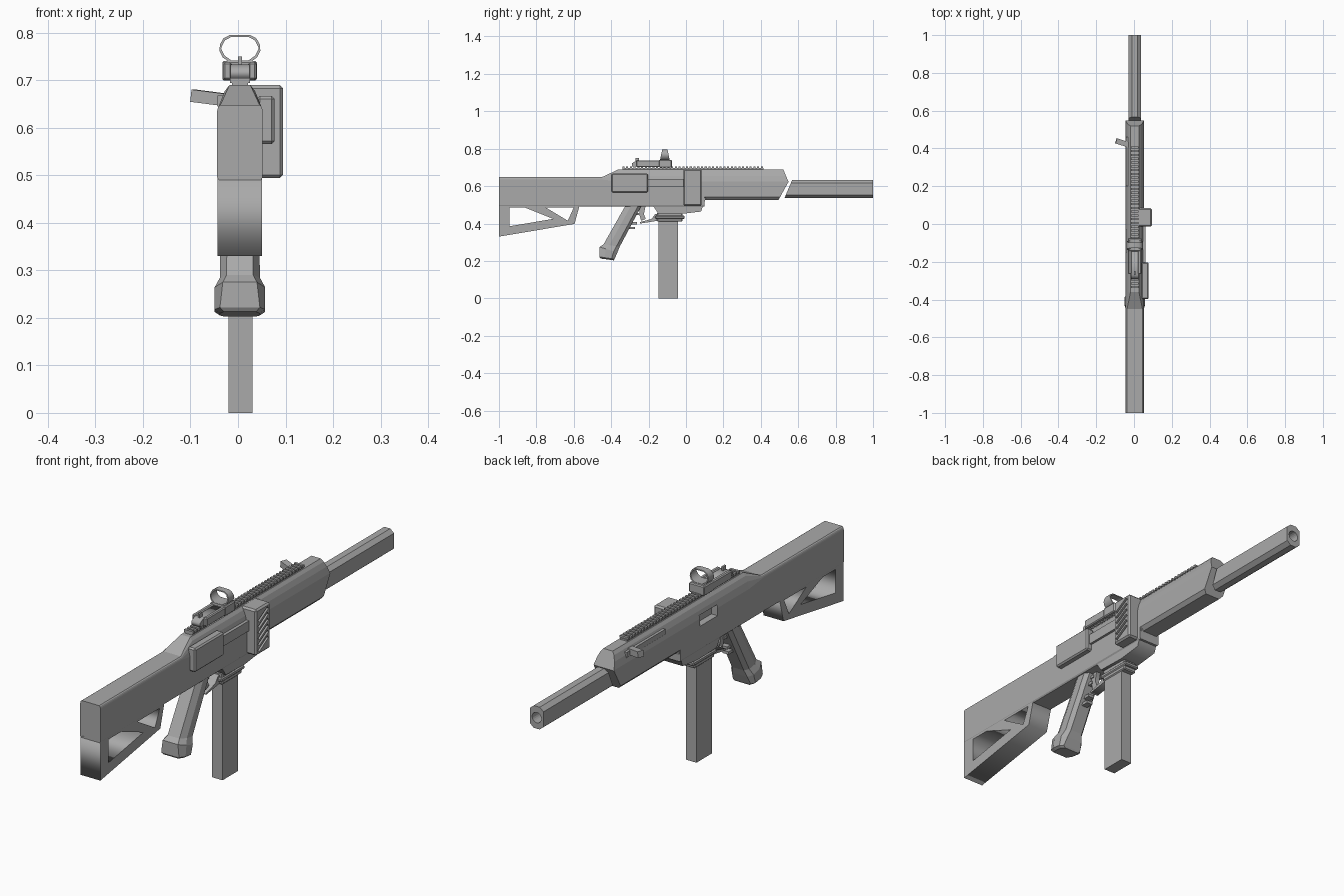
import bpy, bmesh, math
from mathutils import Vector, Matrix

if "Cube" in bpy.data.objects:
    bpy.data.objects.remove(bpy.data.objects["Cube"])

CX = 0.004  # centre line of the body

grey = bpy.data.materials.new("plain_grey")
grey.use_nodes = True
grey.diffuse_color = (0.4, 0.4, 0.4, 1)
grey.node_tree.nodes["Principled BSDF"].inputs["Base Color"].default_value = (0.4, 0.4, 0.4, 1)


def add(name, bm):
    bmesh.ops.recalc_face_normals(bm, faces=bm.faces)
    me = bpy.data.meshes.new(name)
    bm.to_mesh(me)
    bm.free()
    me.materials.append(grey)
    ob = bpy.data.objects.new(name, me)
    bpy.context.collection.objects.link(ob)
    return ob


def box(name, x, y, z, bevel=0, rot=None):
    """Box from (min, max) pairs, with optional bevel and turn about its centre."""
    bm = bmesh.new()
    bmesh.ops.create_cube(bm, size=1)
    size = [b - a for a, b in (x, y, z)]
    bmesh.ops.scale(bm, vec=size, verts=bm.verts)
    if bevel:
        bmesh.ops.bevel(bm, geom=bm.edges[:], offset=bevel, segments=1, affect='EDGES')
    if rot:
        bmesh.ops.rotate(bm, matrix=rot, verts=bm.verts)
    bmesh.ops.translate(bm, vec=[(a + b) / 2 for a, b in (x, y, z)], verts=bm.verts)
    return add(name, bm)


def plate(name, loops, half, centre=CX, along_y=False):
    """Outline with holes, extruded across x (or along y)."""
    cu = bpy.data.curves.new(name, 'CURVE')
    cu.dimensions = '2D'
    cu.fill_mode = 'BOTH'
    cu.extrude = half
    for pts in loops:
        sp = cu.splines.new('POLY')
        sp.points.add(len(pts) - 1)
        for p, (a, b) in zip(sp.points, pts):
            p.co = (a, b, 0, 1)
        sp.use_cyclic_u = True
    tmp = bpy.data.objects.new(name + "_outline", cu)
    bpy.context.collection.objects.link(tmp)
    bpy.context.view_layer.update()
    ev = tmp.evaluated_get(bpy.context.evaluated_depsgraph_get())
    me = bpy.data.meshes.new_from_object(ev)
    bm = bmesh.new()
    bm.from_mesh(me)
    bpy.data.objects.remove(tmp)
    bmesh.ops.remove_doubles(bm, verts=bm.verts, dist=1e-5)
    turn = Matrix.Rotation(math.pi / 2, 4, 'X')
    shift = Matrix.Translation((0, centre, 0))
    if not along_y:
        turn = Matrix.Rotation(math.pi / 2, 4, 'Z') @ turn
        shift = Matrix.Translation((centre, 0, 0))
    bmesh.ops.transform(bm, matrix=shift @ turn, verts=bm.verts)
    return add(name, bm)


def loft(name, rings, cuts=()):
    """Skin closed rings of points, then trim with planes (point, outward normal)."""
    bm = bmesh.new()
    rows = [[bm.verts.new(p) for p in r] for r in rings]
    for a, b in zip(rows, rows[1:]):
        for i in range(len(a)):
            j = (i + 1) % len(a)
            bm.faces.new((a[i], a[j], b[j], b[i]))
    bm.faces.new(rows[0])
    bm.faces.new(rows[-1])
    for co, no in cuts:
        res = bmesh.ops.bisect_plane(bm, geom=bm.verts[:] + bm.edges[:] + bm.faces[:],
                                     plane_co=co, plane_no=no, clear_outer=True)
        edges = [e for e in res['geom_cut'] if isinstance(e, bmesh.types.BMEdge)]
        bmesh.ops.holes_fill(bm, edges=edges)
    return add(name, bm)


def section(y, half_profile):
    """Mirror a (half width, z) profile into a ring at y."""
    right = [(CX + w, y, z) for w, z in half_profile]
    left = [(CX - w, y, z) for w, z in reversed(half_profile)]
    return right + left


def cut(ob, cutters):
    for c in cutters:
        m = ob.modifiers.new("cut", 'BOOLEAN')
        m.object, m.operation, m.solver = c, 'DIFFERENCE', 'EXACT'
    bpy.context.view_layer.update()
    ev = ob.evaluated_get(bpy.context.evaluated_depsgraph_get())
    me = bpy.data.meshes.new_from_object(ev)
    ob.modifiers.clear()
    ob.data = me
    for c in cutters:
        bpy.data.objects.remove(c)


# Main body: stock and receiver
low = [(0.044, 0.49), (0.048, 0.496)]
flat_top = low + [(0.048, 0.635), (0.047, 0.64), (0.045, 0.645), (0.041, 0.648)]
crown = [(0.048, 0.625), (0.041, 0.655), (0.032, 0.677), (0.022, 0.69)]
body = loft("body", [section(-1, flat_top), section(-0.45, flat_top),
                     section(-0.36, low + crown), section(0.1, low + crown)])
port = box("port_cutter", (-0.1, -0.015), (-0.15, -0.03), (0.592, 0.638))
cut(body, [port])

# Handguard with a pointed nose
guard = [(0.034, 0.527), (0.048, 0.542)] + crown
loft("handguard", [section(0.1, guard), section(0.6, guard)],
     [(Vector((0, 0.548, 0.623)), Vector((0, 0.067, 0.028))),
      (Vector((0, 0.548, 0.623)), Vector((0, 0.096, -0.053)))])

# Skeleton stock frame
plate("stock_frame", [
    [(-1, 0.5), (-1, 0.33), (-0.596, 0.398), (-0.568, 0.5)],
    [(-0.945, 0.485), (-0.945, 0.385), (-0.71, 0.425), (-0.86, 0.485)],
    [(-0.75, 0.486), (-0.6, 0.486), (-0.632, 0.415)]], 0.047)

# Barrel with a slanted rear end and a bore
tube = [(0.014, 0.537), (0.032, 0.552), (0.032, 0.617), (0.014, 0.632)]
barrel = loft("barrel", [section(0.5, tube), section(1, tube)],
              [(Vector((0, 0.568, 0.634)), Vector((0, -0.097, 0.041)))])
bm = bmesh.new()
bmesh.ops.create_cone(bm, cap_ends=True, segments=20, radius1=0.022, radius2=0.022, depth=0.3,
                      matrix=Matrix.Translation((CX, 1, 0.584)) @ Matrix.Rotation(math.pi / 2, 4, 'X'))
cut(barrel, [add("bore_cutter", bm)])

# Magazine, its well and collar
plate("magazine_well", [[(-0.18, 0.5), (-0.15, 0.455), (-0.02, 0.452), (0.08, 0.464),
                         (0.107, 0.537), (0.1, 0.56), (-0.18, 0.56)]], 0.044)
box("magazine", (-0.02, 0.03), (-0.147, -0.042), (0, 0.46))
box("magazine_collar", (-0.03, 0.038), (-0.165, -0.008), (0.425, 0.442), 0.004)
box("magazine_collar_neck", (-0.026, 0.034), (-0.155, -0.02), (0.41, 0.46), 0.004)

# Pistol grip, flaring toward a wide foot


def grip_ring(back, front, half, spine):
    (yb, zb), (yf, zf) = back, front
    ring = []
    for t, w in ((0, spine), (0.35, half), (0.8, half), (1, spine)):
        ring.append((w, yb + (yf - yb) * t, zb + (zf - zb) * t))
    return [(CX + w, y, z) for w, y, z in ring] + [(CX - w, y, z) for w, y, z in reversed(ring)]


loft("grip", [grip_ring((-0.31, 0.52), (-0.225, 0.52), 0.04, 0.026),
              grip_ring((-0.44, 0.29), (-0.355, 0.275), 0.042, 0.028),
              grip_ring((-0.462, 0.275), (-0.367, 0.245), 0.053, 0.036),
              grip_ring((-0.463, 0.222), (-0.382, 0.21), 0.053, 0.042),
              grip_ring((-0.457, 0.213), (-0.386, 0.203), 0.042, 0.034)])

# Trigger, grip hooks and partial trigger guard
plate("trigger", [[(-0.245, 0.5), (-0.215, 0.5), (-0.225, 0.45), (-0.215, 0.425),
                   (-0.24, 0.415), (-0.25, 0.45)]], 0.01)
for i, z in enumerate((0.47, 0.445, 0.395, 0.37)):
    y = -0.29 + (z - 0.37) * 0.4
    box("grip_hook_%d" % (i + 1), (CX - 0.014, CX + 0.014), (y - 0.03, y + 0.018), (z, z + 0.012))
plate("trigger_guard", [[(-0.245, 0.4), (-0.15, 0.415), (-0.14, 0.45), (-0.165, 0.45),
                         (-0.185, 0.424), (-0.245, 0.408)]], 0.018)

# Top rail with teeth
box("rail_base", (CX - 0.017, CX + 0.017), (-0.34, 0.415), (0.68, 0.697))
for i in range(38):
    y = -0.34 + i * 0.02
    box("rail_tooth_%d" % (i + 1), (CX - 0.021, CX + 0.021), (y, y + 0.011), (0.694, 0.705))

# Sight: base, rear deck, side rails and hooded ring
box("sight_base", (-0.033, 0.04), (-0.145, -0.075), (0.699, 0.741), 0.004)
plate("sight_deck", [[(-0.29, 0.705), (-0.29, 0.722), (-0.27, 0.733), (-0.14, 0.733),
                      (-0.14, 0.705)]], 0.02)
for side in (-1, 1):
    c = CX + side * 0.026
    box("sight_rail_%s" % ("right" if side < 0 else "left"), (c - 0.009, c + 0.009),
        (-0.265, -0.14), (0.701, 0.738), 0.004)
box("sight_rear_post", (CX - 0.004, CX + 0.004), (-0.27, -0.25), (0.725, 0.75))


def hood(inset):
    pts = [(0.022, 0.738), (0.036, 0.748), (0.043, 0.762), (0.042, 0.775), (0.035, 0.788), (0.022, 0.795)]
    half = [(x - inset * 0.9, z + (inset if z < 0.766 else -inset)) for x, z in pts]
    return [(CX + x, z) for x, z in half] + [(CX - x, z) for x, z in reversed(half)]


ring = plate("sight_ring", [hood(0), hood(0.004)], 0.026, -0.113, True)
for v in ring.data.vertices:
    v.co.y = -0.113 + (v.co.y + 0.113) * (1 - 0.45 * (v.co.z - 0.738) / 0.057)

# Side box, bolt bar and slotted vent block
box("side_box", (0.04, 0.077), (-0.398, -0.203), (0.566, 0.667), 0.006)
box("bolt_bar", (0.04, 0.062), (-0.21, -0.005), (0.595, 0.638))
vent = box("vent_block", (0.02, 0.095), (-0.014, 0.084), (0.494, 0.69), 0.007)
slots = []
for i in range(6):
    z = 0.53 + i * 0.025
    slots.append(box("slot_cutter", (0.087, 0.12), (-0.002, 0.072), (z - 0.006, z + 0.006),
                     rot=Matrix.Rotation(math.radians(30), 3, 'X')))
cut(vent, slots)

# Charging handle and its track
box("handle_track", (-0.043, -0.03), (0.2, 0.46), (0.645, 0.668))
tilt = Matrix.Rotation(math.radians(-18), 3, 'Z') @ Matrix.Rotation(math.radians(7), 3, 'Y')
box("charging_handle", (-0.097, -0.022), (0.415, 0.443), (0.65, 0.676), rot=tilt)
